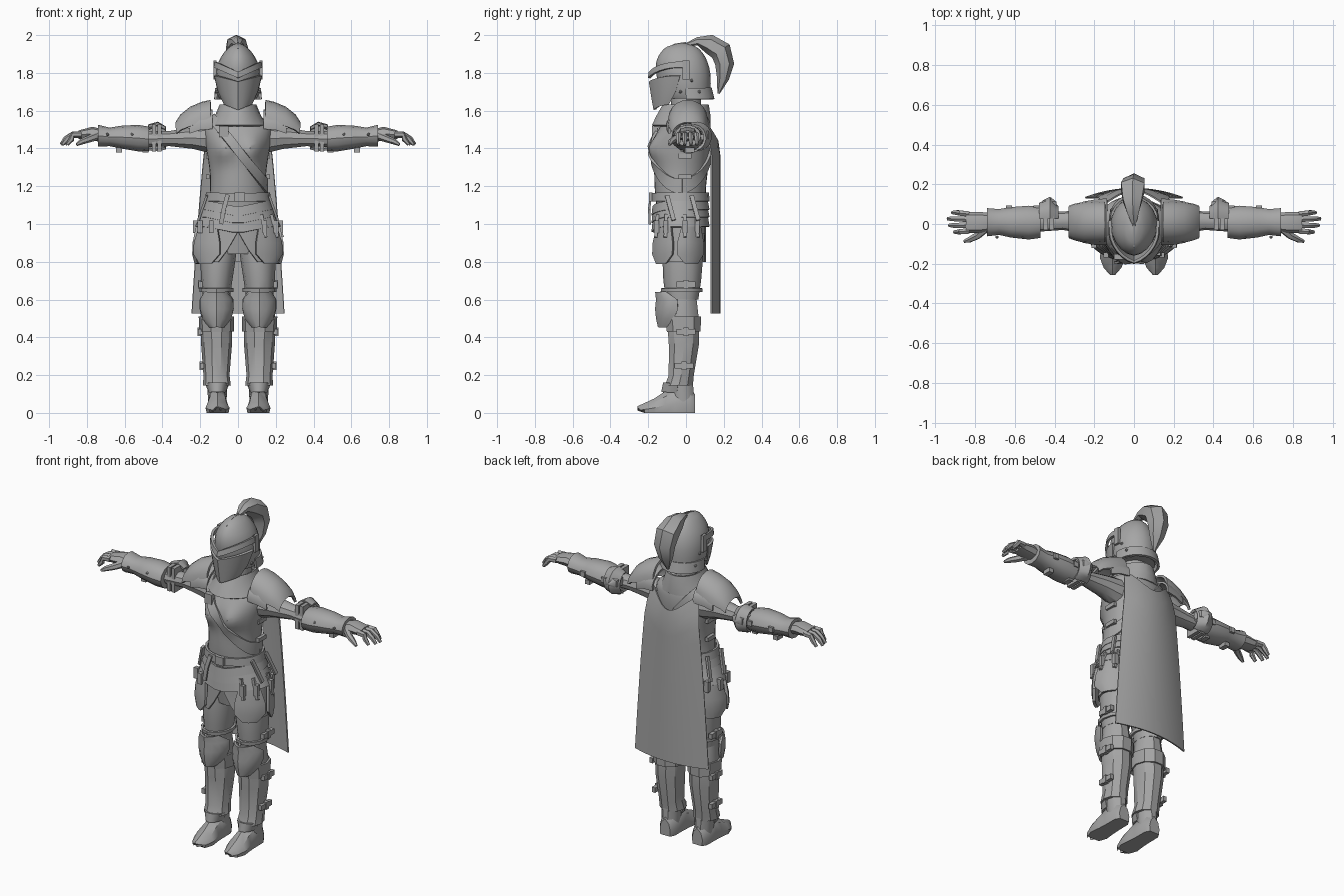
import bpy, bmesh, math
from math import sin, cos, radians, exp
from mathutils import Vector
from mathutils.bvhtree import BVHTree

steel = bpy.data.materials.new("steel_grey")
steel.diffuse_color = (0.38, 0.38, 0.38, 1)


def finish(name, bm, mirror=False, thick=0):
    bmesh.ops.recalc_face_normals(bm, faces=bm.faces)
    me = bpy.data.meshes.new(name)
    bm.to_mesh(me)
    bm.free()
    me.materials.append(steel)
    ob = bpy.data.objects.new(name, me)
    bpy.context.collection.objects.link(ob)
    if thick:
        m = ob.modifiers.new("thickness", 'SOLIDIFY')
        m.thickness, m.offset = thick, 0
    if mirror:
        ob.modifiers.new("mirror", 'MIRROR')
    return ob


def skin(bm, rows, closed, caps):
    rows = [[bm.verts.new(p) for p in r] for r in rows]
    n = len(rows[0])
    for a, b in zip(rows, rows[1:]):
        for i in range(n if closed else n - 1):
            j = (i + 1) % n
            bm.faces.new((a[i], a[j], b[j], b[i]))
    if caps:
        bm.faces.new(rows[0])
        bm.faces.new(rows[-1])


def loft(name, rings, n=12, axis='z', arc=None, thick=0, mirror=False, warp=None, sub=1):
    """rings: (height, lo1, hi1, lo2, hi2 [, arc start, arc end])"""
    if sub > 1:
        fine = []
        for i in range(len(rings) - 1):
            p0, p1, p2, p3 = (rings[max(0, min(len(rings) - 1, i + d))] for d in (-1, 0, 1, 2))
            for s in range(sub):
                t = s / sub
                fine.append([b + .5 * t * (c - a + t * (2*a - 5*b + 4*c - d + t * (3*(b - c) + d - a)))
                             for a, b, c, d in zip(p0, p1, p2, p3)])
        rings = fine + [rings[-1]]
    rows = []
    for r in rings:
        t, l1, h1, l2, h2 = r[:5]
        span = r[5:7] if len(r) > 5 else arc
        row = []
        for i in range(n):
            a = radians(span[0] + (span[1] - span[0]) * i / (n - 1)) if span else math.tau * i / n
            u, v = (l1+h1)/2 + (h1-l1)/2*cos(a), (l2+h2)/2 + (h2-l2)/2*sin(a)
            p = Vector((u, v, t) if axis == 'z' else (t, u, v))
            row.append(warp(p) if warp else p)
        rows.append(row)
    closed = not (arc or len(rings[0]) > 5)
    bm = bmesh.new()
    skin(bm, rows, closed, closed and not thick)
    return finish(name, bm, mirror, thick)


def tube(name, pts, sizes, n=6, mirror=False, side=(0, 1, 0)):
    pts = [Vector(p) for p in pts]
    rows = []
    for i, (p, (w, h)) in enumerate(zip(pts, sizes)):
        t = (pts[min(i+1, len(pts)-1)] - pts[max(i-1, 0)]).normalized()
        s = (Vector(side) - t * t.dot(Vector(side))).normalized()
        up = t.cross(s)
        rows.append([p + s*w*cos(math.tau*(k+.5)/n) + up*h*sin(math.tau*(k+.5)/n) for k in range(n)])
    bm = bmesh.new()
    skin(bm, rows, True, True)
    return finish(name, bm, mirror)


def box(name, c, size, mirror=True):
    bm = bmesh.new()
    bmesh.ops.create_cube(bm, size=1)
    for v in bm.verts:
        v.co = Vector(c) + Vector(a*b for a, b in zip(v.co, size))
    return finish(name, bm, mirror)


def rivet(c, r=.009):
    bm = bmesh.new()
    bmesh.ops.create_icosphere(bm, subdivisions=1, radius=r)
    bmesh.ops.translate(bm, verts=bm.verts, vec=c)
    return finish("rivet", bm, True)


def ridge(amount, width):
    def f(p):
        if p.y < 0:
            p.y -= amount * max(0, 1 - abs(p.x) / width)
        return p
    return f


# --- torso with fitted breastplate
def chest(p):
    if p.y < -.02:
        p.y -= .045 * exp(-((abs(p.x)-.075)/.06)**2 - ((p.z-1.395)/.065)**2)
    return p

torso = loft("breastplate", [(1.08, -.16, .16, -.155, .105), (1.18, -.148, .148, -.165, .105),
    (1.28, -.15, .15, -.168, .115), (1.38, -.165, .165, -.165, .125), (1.46, -.178, .178, -.16, .13),
    (1.52, -.175, .175, -.135, .125), (1.57, -.12, .12, -.11, .11), (1.62, -.08, .08, -.08, .08)],
    n=32, sub=4, warp=chest)
bm = bmesh.new()
bm.from_mesh(torso.data)
tree = BVHTree.FromBMesh(bm)
bm.free()


# --- diagonal strap laid around the torso
mid = Vector((0, -.02, 1.39))
rows = []
for i in range(41):
    a = math.tau * i / 40
    d = Vector((cos(a), sin(a), -1.25*cos(a))).normalized()
    row = []
    for off in (-.024, .024):
        o = mid + Vector((.78, 0, .62)) * off
        hit = tree.ray_cast(o + d, -d)[0]
        row.append((hit if hit else o + d*.15) + d*.007)
    rows.append(row)
bm = bmesh.new()
skin(bm, rows, False, False)
finish("chest_strap", bm, False, .014)
box("strap_buckle", (-.075, -.165, 1.49), (.05, .03, .06), False)

# --- neck and collar
loft("neck", [(1.55, -.08, .08, -.08, .08), (1.72, -.075, .075, -.08, .08)])
loft("collar", [(1.52, -.15, .15, -.165, .125), (1.57, -.115, .115, -.14, .125),
    (1.63, -.09, .09, -.105, .115)], n=18, thick=.015, warp=ridge(.015, .1))

# --- helmet
loft("helmet", [(1.665, -.1, .1, -.1, .13), (1.7, -.112, .112, -.12, .13), (1.79, -.117, .117, -.145, .13),
    (1.86, -.102, .102, -.145, .113), (1.91, -.072, .072, -.12, .085), (1.94, -.042, .042, -.085, .05),
    (1.957, -.008, .008, -.025, .0)], n=20, sub=2, warp=ridge(.012, .1))
loft("helmet_neck_guard", [(1.66, -.12, .12, -.1, .145), (1.72, -.115, .115, -.1, .13)],
    n=14, arc=(-10, 190), thick=.014)

def jaw(p):
    f = max(0, 1 - abs(p.x) / .115)
    p.y -= .03 * f
    p.z += .05 * (1 - f) * (1.76 - p.z) / .15 + .03 * (1 - f) * (p.z - 1.61) / .15
    return p

loft("visor", [(1.605, -.07, .07, -.135, .02, -165, -15), (1.66, -.098, .098, -.145, .06, -175, -5),
    (1.755, -.121, .121, -.16, .1, -180, 0)], n=15, thick=.014, warp=jaw)

def brow(p):
    f = max(0, 1 - abs(p.x) / .12)
    p.y -= .035 * f
    p.z += .055 * (1 - f)
    return p

loft("brow_plate", [(1.772, -.123, .123, -.16, .09), (1.805, -.118, .118, -.155, .09)],
    n=15, arc=(-190, 10), thick=.014, warp=brow)
box("visor_hinge", (.121, 0, 1.815), (.016, .035, .1))
for y, z in ((-.03, 1.7), (.03, 1.76), (.07, 1.7)):
    rivet((.113, y, z))
loft("crest_ridge", [(y, -.008, .008, z - .02, z + .006) for y, z in
    ((-.15, 1.86), (-.115, 1.925), (-.06, 1.95), (0, 1.96))], n=6, axis='x',
    warp=lambda p: Vector((p.y, p.x, p.z)))

# --- swept plume
tube("plume", [(0, .005, 1.95), (-.005, .06, 1.967), (-.008, .12, 1.955), (-.006, .185, 1.915),
    (0, .205, 1.845), (0, .195, 1.77), (0, .172, 1.69)],
    [(.014, .01), (.035, .022), (.055, .05), (.068, .058), (.062, .05), (.045, .032), (.008, .006)],
    n=6, side=(1, 0, 0))

# --- cape
rows = []
for i in range(13):
    t = i / 12
    row = []
    for k in range(13):
        u = k / 6 - 1
        top = 1.53 - .09 * (1 - u*u) ** 2
        z = top + (.527 - top) * t
        w = .155 + .09 * t ** .7
        row.append((w*u, .178 - .045*u*u - .035*max(0, (z - 1.4)/.13), z))
    rows.append(row)
bm = bmesh.new()
skin(bm, rows, False, False)
finish("cape", bm, False, .008)

# --- belt, waist plates and skirt
loft("hips", [(.84, -.17, .17, -.11, .085), (.95, -.185, .185, -.13, .1), (1.1, -.162, .162, -.155, .105)], n=16)
loft("belt", [(1.12, -.172, .172, -.178, .118), (1.165, -.162, .162, -.178, .115)], n=20, thick=.014)
box("belt_buckle", (.01, -.187, 1.143), (.055, .018, .05), False)

def vee(p):
    if p.y < 0:
        p.z -= .035 * max(0, 1 - abs(p.x) / .17)
    return p

for i, (zt, zb, wt, wb) in enumerate(((1.125, 1.075, .168, .186), (1.085, 1.035, .176, .2), (1.045, .985, .19, .22))):
    loft("waist_plate", [(zb, -wb, wb, -.178, .12), (zt, -wt, wt, -.172, .11)], n=22, thick=.013, warp=vee)

def split(p):
    if p.z < .9 and p.y < 0:
        p.z += .16 * max(0, 1 - abs(p.x) / .09)
    return p

loft("skirt", [(.8, -.205, .205, -.15, .1), (.88, -.203, .203, -.148, .1), (1.02, -.19, .19, -.15, .1)],
    n=13, arc=(-90, 90), thick=.01, mirror=True, warp=split)
for name, a, b in (("front_tasset", -66, -14), ("side_tasset", -6, 52)):
    m, h = (a + b) / 2, (b - a) / 2
    loft(name, [(.79, -.225, .225, -.185, .12, m - h*.45, m + h*.45),
        (.84, -.236, .236, -.185, .12, m - h, m + h), (.9, -.234, .234, -.182, .12, m - h, m + h),
        (.985, -.215, .215, -.17, .115, m - h*.75, m + h*.75)], n=6, thick=.016, mirror=True)
    for s in (-.45, .45):
        q = radians(m + h*s)
        box("tasset_buckle", (.228*cos(q), -.033 + .157*sin(q), .985), (.025, .025, .065))
        tube("tasset_strap", [(.2*cos(q), -.033 + .15*sin(q), 1.05), (.238*cos(q), -.033 + .162*sin(q), .93)],
             [(.012, .012)] * 2, n=4)
tube("belt_tail", [(-.055, -.185, 1.155), (-.075, -.195, 1.08), (-.09, -.192, 1.0)], [(.016, .008)] * 3,
     n=4, side=(1, 0, 0))
for y in (-.1, .03):
    tube("hip_strap", [(.165, y, 1.15), (.21, y + .035, 1.02)], [(.016, .009)] * 2, n=4, mirror=True)
for z in (1.25, 1.36):
    box("side_buckle", (.16, -.005, z), (.02, .07, .024))

# --- legs
loft("thigh", [(.6, .045, .185, -.105, .065), (.7, .03, .195, -.12, .08), (.82, .012, .2, -.125, .09),
    (.95, .005, .195, -.12, .1)], n=12, mirror=True)
loft("thigh_rim", [(.64, .03, .198, -.125, .08), (.66, .03, .198, -.128, .082)], thick=.012, mirror=True)
loft("knee_plate", [(.455, .075, .15, -.13, 0, -150, -30), (.5, .042, .185, -.14, .02, -178, -2),
    (.55, .028, .197, -.145, .03, -190, 10), (.6, .03, .197, -.14, .02, -190, 10),
    (.64, .05, .18, -.145, .02, -150, -30)], n=9, thick=.014, mirror=True, warp=lambda p: Vector((p.x,
    p.y - .012*max(0, 1 - abs(p.x - .112)/.07), p.z)))
loft("greave", [(.145, .038, .185, -.115, .04), (.2, .045, .183, -.095, .045), (.36, .032, .195, -.095, .072),
    (.5, .03, .198, -.105, .072), (.6, .045, .185, -.1, .06)], n=10, mirror=True)
loft("calf_band", [(.43, .028, .2, -.1, .076), (.51, .026, .202, -.11, .078)], n=10, thick=.012, mirror=True)
for x, y, z in ((.198, 0, .68), (.2, 0, .43), (.19, -.01, .25)):
    box("leg_buckle", (x, y, z), (.022, .1, .03))
    box("leg_buckle_pin", (x + .004, y, z), (.022, .025, .045))

# --- boots: shaft, and foot built from heel to toe
loft("boot_shaft", [(.06, .06, .158, -.075, .045), (.17, .058, .165, -.09, .04)], n=10, mirror=True)
rows = []
for y, w, h in ((.047, .035, .1), (.02, .052, .13), (-.06, .053, .14), (-.11, .056, .115),
                (-.17, .064, .075), (-.22, .045, .052), (-.258, .012, .035)):
    rows.append([(.108 + w*a, y, max(h*b, .03 if y < -.25 and b == 0 else 0)) for a, b in
                 ((-.9, 0), (-1, .35), (-.72, .75), (0, 1), (.72, .75), (1, .35), (.9, 0))])
bm = bmesh.new()
skin(bm, rows, True, True)
finish("boot_foot", bm, True)
loft("ankle_plate", [(.11, .07, .15, -.125, .03), (.16, .05, .17, -.115, .035)], n=9, arc=(-180, 0),
    thick=.012, mirror=True)

# --- arms
loft("upper_arm", [(.14, -.065, .085, 1.37, 1.53), (.24, -.05, .075, 1.395, 1.515), (.36, -.03, .062, 1.41, 1.495),
    (.5, -.04, .065, 1.405, 1.495)], n=10, axis='x', mirror=True)
loft("elbow_plate", [(.385, .0, .085, 1.4, 1.51), (.425, -.02, .13, 1.39, 1.535), (.475, -.01, .1, 1.395, 1.52)],
    n=9, axis='x', arc=(-80, 110), thick=.014, mirror=True)
tube("elbow_wing", [(.43, .06, 1.47), (.425, .115, 1.47), (.422, .135, 1.47)],
    [(.055, .05), (.04, .035), (.004, .006)], n=6, mirror=True, side=(1, 0, 0))
for x in (.415, .445):
    box("elbow_strap", (x, .015, 1.455), (.022, .09, .145))
loft("vambrace", [(.47, -.07, .088, 1.383, 1.515), (.53, -.078, .092, 1.385, 1.525), (.62, -.068, .085, 1.4, 1.52),
    (.68, -.055, .075, 1.412, 1.51), (.74, -.062, .08, 1.41, 1.525)], n=12, axis='x', mirror=True)
for x in (.49, .63):
    box("vambrace_buckle", (x, .02, 1.392), (.03, .05, .025))
    box("vambrace_clasp", (x, .087, 1.46), (.03, .014, .03))
for x, z in ((.56, 1.475), (.69, 1.475)):
    rivet((x, -.066, z))

# --- pauldrons in two overlapping plates
loft("pauldron", [(.145, -.085, .105, 1.48, 1.65), (.19, -.09, .11, 1.44, 1.64), (.25, -.088, .105, 1.42, 1.615),
    (.3, -.075, .095, 1.42, 1.575), (.325, -.065, .085, 1.42, 1.535)], n=11, axis='x', arc=(0, 180),
    thick=.014, mirror=True)
loft("shoulder_lame", [(.135, -.1, .125, 1.44, 1.6), (.2, -.1, .118, 1.43, 1.6), (.255, -.09, .108, 1.42, 1.57)],
    n=11, axis='x', arc=(-12, 192), thick=.012, mirror=True)
for y, z in ((-.055, 1.59), (.075, 1.59)):
    rivet((.215, y, z), .011)
    rivet((.285, y * .9, z - .03), .01)

# --- gauntlet hands
loft("palm", [(.71, -.035, .055, 1.435, 1.5), (.77, -.045, .06, 1.44, 1.515), (.845, -.045, .062, 1.45, 1.495)],
    n=8, axis='x', mirror=True)
for y, end in ((-.035, .905), (-.006, .93), (.023, .937), (.05, .915)):
    tube("finger", [(.83, y, 1.474), (.875, y * 1.1, 1.472), (end - .025, y * 1.15, 1.45), (end, y * 1.15, 1.42)],
         [(.016, .018), (.015, .017), (.014, .015), (.009, .009)], n=6, mirror=True)
tube("thumb", [(.75, -.025, 1.465), (.79, -.06, 1.45), (.83, -.08, 1.435), (.855, -.088, 1.42)],
     [(.022, .022), (.019, .019), (.015, .015), (.008, .008)], n=6, mirror=True)

# --- bake modifiers and smooth shallow angles
bpy.ops.object.select_all(action='SELECT')
bpy.context.view_layer.objects.active = torso
bpy.ops.object.convert(target='MESH')
bpy.ops.object.shade_smooth_by_angle(angle=radians(35))
